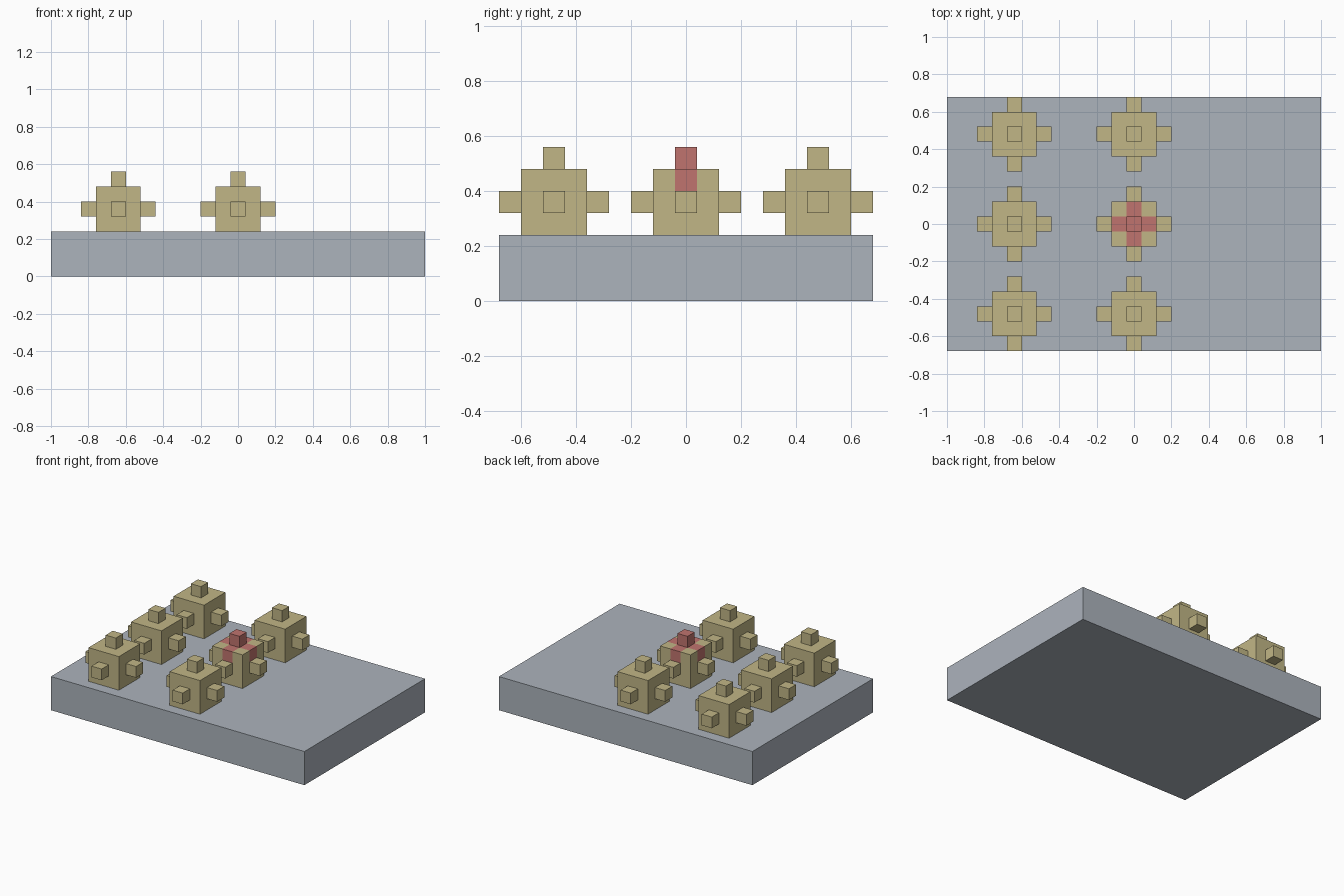
import bpy
import bmesh
from mathutils import Matrix, Vector

if "Cube" in bpy.data.objects:
    bpy.data.objects.remove(bpy.data.objects["Cube"], do_unlink=True)


def srgb(r, g, b):
    def lin(c):
        c /= 255
        return c / 12.92 if c <= 0.04045 else ((c + 0.055) / 1.055) ** 2.4
    return (lin(r), lin(g), lin(b), 1)


def make_material(name, color):
    mat = bpy.data.materials.new(name)
    mat.use_nodes = True
    mat.diffuse_color = color
    bsdf = next(n for n in mat.node_tree.nodes if n.type == 'BSDF_PRINCIPLED')
    bsdf.inputs["Base Color"].default_value = color
    return mat


GREY = make_material("blue grey", srgb(172, 179, 188))
TAN = make_material("tan", srgb(193, 182, 134))
RED = make_material("dusty red", srgb(192, 116, 110))

UNIT = 0.08      # knob width; a block is three units wide
PLATE_H = 0.24


def make_object(name, bm, location, materials):
    mesh = bpy.data.meshes.new(name)
    bm.to_mesh(mesh)
    bm.free()
    for mat in materials:
        mesh.materials.append(mat)
    obj = bpy.data.objects.new(name, mesh)
    obj.location = location
    bpy.context.collection.objects.link(obj)
    return obj


# Base plate
bm = bmesh.new()
bmesh.ops.create_cube(bm, size=1, matrix=Matrix.Diagonal((2, 1.36, PLATE_H, 1)))
make_object("base_plate", bm, (0, 0, PLATE_H / 2), [GREY])


def knobbed_block(name, x, y, red_cross=False):
    # Cube cut into a 3 x 3 grid on each side
    bm = bmesh.new()
    bmesh.ops.create_cube(bm, size=3 * UNIT)
    bmesh.ops.subdivide_edges(bm, edges=bm.edges[:], cuts=2, use_grid_fill=True)
    bm.normal_update()
    # Pull a knob out of the middle of the top and the four sides
    middles = [f for f in bm.faces
               if (f.calc_center_median() - f.normal * 1.5 * UNIT).length < 0.001
               and f.normal.z > -0.5]
    for face in middles:
        offset = Vector(face.normal) * UNIT
        knob = bmesh.ops.extrude_discrete_faces(bm, faces=[face])["faces"][0]
        bmesh.ops.translate(bm, verts=knob.verts[:], vec=offset)
    bmesh.ops.recalc_face_normals(bm, faces=bm.faces[:])
    # Red cross over the top, down the upper third of each side
    if red_cross:
        for face in bm.faces:
            c = face.calc_center_median()
            if c.z > 0.6 * UNIT and min(abs(c.x), abs(c.y)) < 0.6 * UNIT:
                face.material_index = 1
    mats = [TAN, RED] if red_cross else [TAN]
    make_object(name, bm, (x, y, PLATE_H + 1.5 * UNIT), mats)


# Two columns of three blocks
for col, x in (("right", -0.64), ("center", 0.0)):
    for row, y in (("front", -0.48), ("middle", 0.0), ("back", 0.48)):
        marked = col == "center" and row == "middle"
        knobbed_block(f"{col}_{row}_block", x, y, marked)
